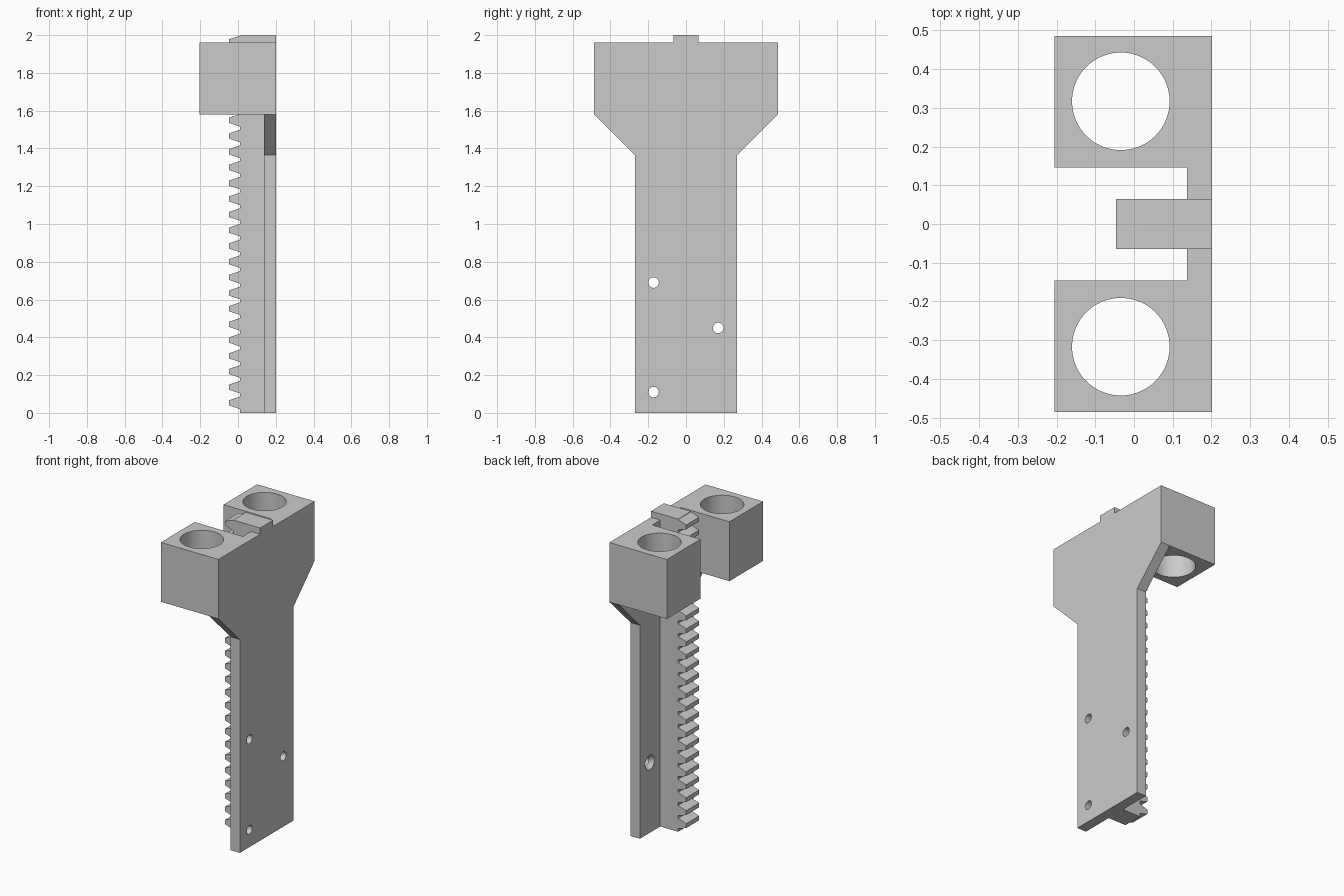
import bpy
import bmesh
import math
from mathutils import Matrix, Vector

if "Cube" in bpy.data.objects:
    bpy.data.objects.remove(bpy.data.objects["Cube"], do_unlink=True)

grey = bpy.data.materials.new("light_grey")
grey.use_nodes = True
grey.diffuse_color = (0.6, 0.6, 0.6, 1)
grey.node_tree.nodes["Principled BSDF"].inputs["Base Color"].default_value = grey.diffuse_color

# Main dimensions
BACK, PLATE, ROOT, TIP = 0.202, 0.137, 0.01, -0.047
SHOULDER, TOP = 1.58, 1.96
BAR_HALF = 0.065


def prism(name, points, direction):
    """Extrude a closed outline of 3D points along a direction."""
    bm = bmesh.new()
    face = bm.faces.new([bm.verts.new(p) for p in points])
    moved = bmesh.ops.extrude_face_region(bm, geom=[face])["geom"]
    verts = [v for v in moved if isinstance(v, bmesh.types.BMVert)]
    bmesh.ops.translate(bm, verts=verts, vec=Vector(direction))
    bmesh.ops.recalc_face_normals(bm, faces=bm.faces)
    return finish(name, bm)


def finish(name, bm):
    mesh = bpy.data.meshes.new(name)
    bm.to_mesh(mesh)
    bm.free()
    mesh.materials.append(grey)
    obj = bpy.data.objects.new(name, mesh)
    bpy.context.collection.objects.link(obj)
    return obj


def cone(name, center, axis, r1, r2, depth, sides):
    """Cutter with radius r1 at its start and r2 at its end along the axis."""
    bm = bmesh.new()
    turn = Matrix.Rotation(math.pi / 2, 4, 'Y') if axis == 'X' else Matrix()
    bmesh.ops.create_cone(bm, cap_ends=True, segments=sides, radius1=r1,
                          radius2=r2, depth=depth,
                          matrix=Matrix.Translation(center) @ turn)
    return finish(name, bm)


def cut(obj, cutters):
    bpy.context.view_layer.objects.active = obj
    for cutter in cutters:
        mod = obj.modifiers.new("hole", 'BOOLEAN')
        mod.operation = 'DIFFERENCE'
        mod.solver = 'EXACT'
        mod.object = cutter
        bpy.ops.object.modifier_apply(modifier=mod.name)
        bpy.data.objects.remove(cutter, do_unlink=True)
    bpy.ops.object.select_all(action='DESELECT')
    obj.select_set(True)
    bpy.ops.object.shade_smooth_by_angle(angle=math.radians(25))


# Back plate with flared shoulders
half = [(0.27, 0), (0.27, 1.365), (0.486, SHOULDER), (0.486, TOP)]
outline = half + [(-y, z) for y, z in reversed(half)]
plate = prism("back_plate", [(PLATE, y, z) for y, z in outline], (BACK - PLATE, 0, 0))

# Countersunk screw holes
cutters = []
for y, z in [(-0.172, 0.11), (-0.172, 0.69), (0.17, 0.45)]:
    cutters.append(cone("screw_cutter", (0.17, y, z), 'X', 0.028, 0.028, 0.2, 32))
    cutters.append(cone("sink_cutter", (PLATE + 0.01, y, z), 'X', 0.055, 0.025, 0.04, 32))
cut(plate, cutters)

# Toothed rack with a tab over the plate
rack_outline = [(PLATE, TOP), (PLATE, 0), (ROOT, 0)]
for i in range(24):
    z = 0.053 + 0.0831 * i
    rack_outline += [(ROOT, z - 0.033), (TIP, z - 0.014),
                     (TIP, z + 0.014), (ROOT, z + 0.033)]
rack_outline += [(ROOT, 2), (BACK, 2), (BACK, TOP)]
prism("toothed_rack", [(x, -BAR_HALF, z) for x, z in rack_outline], (0, 2 * BAR_HALF, 0))

# Bored blocks on either side of the rack
for side, label in [(1, "left"), (-1, "right")]:
    inner, outer = side * 0.146, side * 0.486
    block = prism(label + "_bored_block",
                  [(-0.205, inner, SHOULDER), (PLATE, inner, SHOULDER),
                   (PLATE, outer, SHOULDER), (-0.205, outer, SHOULDER)],
                  (0, 0, TOP - SHOULDER))
    cut(block, [cone("bore_cutter", (-0.034, side * 0.317, 1.77), 'Z', 0.126, 0.126, 1, 72)])
